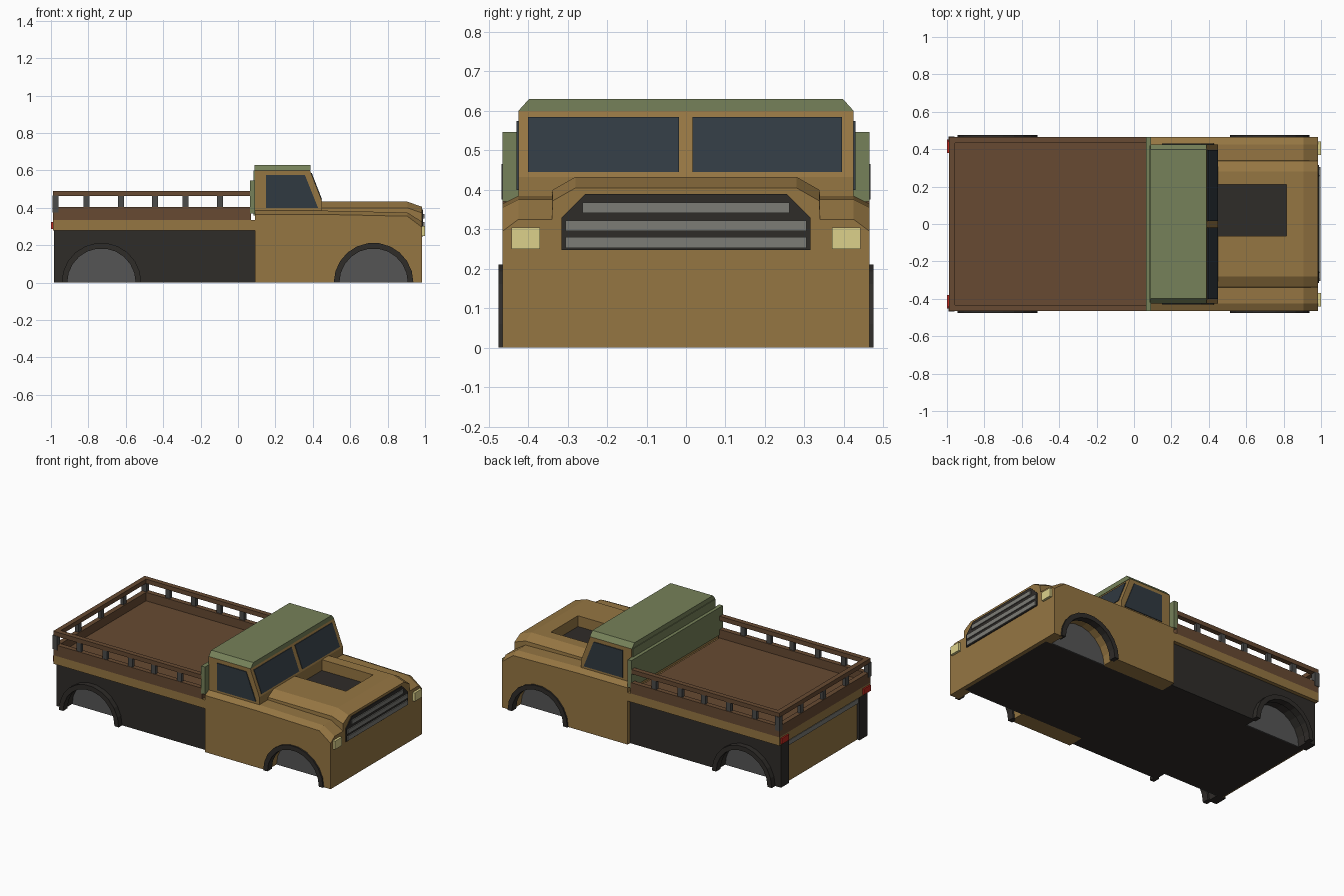
import bpy, bmesh, math

if "Cube" in bpy.data.objects:
    bpy.data.objects.remove(bpy.data.objects["Cube"])

def mat(name, r, g, b):
    m = bpy.data.materials.new(name)
    m.diffuse_color = (r, g, b, 1)
    m.use_nodes = True
    m.node_tree.nodes["Principled BSDF"].inputs["Base Color"].default_value = m.diffuse_color
    return m

TAN = mat("tan_paint", .30, .18, .055)
BROWN = mat("bed_wood", .135, .068, .032)
GREEN = mat("green_paint", .18, .22, .10)
DARK = mat("dark_trim", .028, .025, .022)
GLASS = mat("glass", .03, .042, .053)
GREY = mat("well_grey", .09, .09, .09)
POST = mat("post_grey", .07, .07, .068)
BAR = mat("bar_grey", .2, .2, .18)
YELLOW = mat("lamp_yellow", .72, .64, .26)
RED = mat("lamp_red", .5, .02, .012)


def loft(name, rings, material):
    """Join matching closed rings of points and cap both ends."""
    bm = bmesh.new()
    rows = [[bm.verts.new(p) for p in ring] for ring in rings]
    n = len(rows[0])
    for a, b in zip(rows, rows[1:]):
        for i in range(n):
            j = (i + 1) % n
            bm.faces.new((a[i], a[j], b[j], b[i]))
    bm.faces.new(rows[0])
    bm.faces.new(rows[-1])
    bmesh.ops.recalc_face_normals(bm, faces=bm.faces)
    me = bpy.data.meshes.new(name)
    bm.to_mesh(me)
    bm.free()
    me.materials.append(material)
    ob = bpy.data.objects.new(name, me)
    bpy.context.collection.objects.link(ob)
    return ob


def prism_x(name, yz, x0, x1, material):
    return loft(name, [[(x, y, z) for y, z in yz] for x in (x0, x1)], material)


def prism_y(name, xz, y0, y1, material):
    return loft(name, [[(x, y, z) for x, z in xz] for y in (y0, y1)], material)


def box(name, x0, x1, y0, y1, z0, z1, material):
    return prism_x(name, [(y0, z0), (y1, z0), (y1, z1), (y0, z1)], x0, x1, material)


def arc(cx, r, n=11):
    """Half circle from the rear to the front, resting on the ground."""
    return [(cx - r * math.cos(math.pi * i / n), r * math.sin(math.pi * i / n))
            for i in range(n + 1)]


FX, RX = .725, -.73      # wheel arch centres

# Underside and inner cores
box("chassis_floor", -.96, .96, -.36, .36, 0, .02, DARK)
box("front_core", .09, .96, -.36, .36, .02, .28, TAN)
box("rear_core", -.96, .09, -.36, .36, .02, .28, DARK)
box("front_panel", .95, .985, -.36, .36, 0, .28, TAN)
box("tailgate", -.967, -.96, -.36, .36, 0, .28, TAN)
box("tailgate_bar", -.975, -.96, -.36, .36, .235, .265, BAR)

# Side panels with wheel arches
for s, side in ((-1, "right"), (1, "left")):
    prism_y("front_side_" + side, [(.09, 0)] + arc(FX, .195) + [(.985, 0), (.985, .28), (.09, .28)],
            s * .36, s * .465, TAN)
    prism_y("rear_side_" + side, [(-.985, 0)] + arc(RX, .195) + [(.09, 0), (.09, .28), (-.985, .28)],
            s * .36, s * .44, DARK)
    for cx, end in ((FX, "front"), (RX, "rear")):
        prism_y(f"{end}_arch_rim_{side}", arc(cx, .213) + arc(cx, .183)[::-1],
                s * .43, s * .475, DARK)
        prism_y(f"{end}_well_disc_{side}", arc(cx, .194), s * .36, s * .366, GREY)

# Hood and fenders: half sections mirrored across the centre line
YS = (.465, .465, .425, .34, .338, .28)
SECTIONS = (
    (.09, (.28, .365, .385, .385, .40, .433)),
    (.45, (.28, .365, .385, .385, .40, .433)),
    (.905, (.28, .355, .375, .375, .40, .433)),
    (.985, (.28, .295, .325, .325, .372, .405)),
)
hood = loft("hood_and_fenders",
            [[(x, y, z) for y, z in zip(YS, zs)] + [(x, -y, z) for y, z in zip(YS[::-1], zs[::-1])]
             for x, zs in SECTIONS], TAN)

# Off-centre recess in the hood
cutter = box("hood_cutter", .44, .815, -.065, .21, .36, .6, TAN)
cutter.hide_render = True
mod = hood.modifiers.new("recess", "BOOLEAN")
mod.operation = "DIFFERENCE"
mod.solver = "EXACT"
mod.object = cutter
bpy.context.view_layer.update()
hood.data = bpy.data.meshes.new_from_object(
    hood.evaluated_get(bpy.context.evaluated_depsgraph_get()))
hood.modifiers.clear()
bpy.data.objects.remove(cutter)
box("hood_recess_floor", .45, .815, -.065, .21, .358, .364, DARK)

# Cab, roof and windows
prism_y("cab", [(.09, .36), (.09, .60), (.385, .60), (.45, .433), (.45, .36)], -.425, .425, TAN)
prism_x("roof", [(-.425, .60), (.425, .60), (.398, .63), (-.398, .63)], .088, .388, GREEN)
box("cab_back", .084, .09, -.42, .42, .36, .60, GREEN)
for s, side in ((-1, "right"), (1, "left")):
    prism_y("side_window_" + side, [(.15, .40), (.15, .575), (.358, .575), (.428, .40)],
            s * .42, s * .43, GLASS)


def slope(z):
    return .385 + (.60 - z) * .065 / .167


pane = [(slope(.445) - .01, .445), (slope(.445) + .004, .445),
        (slope(.585) + .004, .585), (slope(.585) - .01, .585)]
prism_y("windshield_right", pane, -.40, -.018, GLASS)
prism_y("windshield_left", pane, .016, .395, GLASS)

# Grille and lamps
prism_x("grille", [(-.315, .248), (.315, .248), (.315, .33), (.255, .39), (-.255, .39), (-.315, .33)],
        .97, .99, DARK)
for i, (w, z0, z1) in enumerate(((.305, .253, .281), (.305, .296, .323), (.262, .342, .368))):
    box(f"grille_bar_{i}", .98, .996, -w, w, z0, z1, BAR)
for s, side in ((-1, "right"), (1, "left")):
    box("headlight_" + side, .975, 1.0, s * .37, s * .442, .25, .304, YELLOW)
    box("taillight_" + side, -1.0, -.98, s * .38, s * .452, .288, .325, RED)

# Load bed
box("bed_frame", -.99, .09, -.465, .465, .28, .335, TAN)
box("bed_floor", -.98, .065, -.45, .45, .335, .35, BROWN)
box("headboard", .063, .09, -.465, .465, .37, .547, GREEN)
for name, z0, z1 in (("low_board", .335, .405), ("top_rail", .462, .49)):
    for s, side in ((-1, "right"), (1, "left")):
        box(f"{name}_{side}", -.99, .07, s * .433, s * .465, z0, z1, BROWN)
    box(name + "_rear", -.99, -.958, -.433, .433, z0, z1, BROWN)

# Rail posts
for s, side in ((-1, "right"), (1, "left")):
    for i, x in enumerate((-.81, -.625, -.445, -.28, -.095)):
        box(f"post_{side}_{i}", x - .016, x + .016, s * .44, s * .462, .375, .475, POST)
    box("corner_post_" + side, -.993, -.96, s * .438, s * .468, .375, .465, POST)
for i, y in enumerate((-.23, 0, .23)):
    box(f"post_rear_{i}", -.987, -.965, y - .016, y + .016, .375, .475, POST)
